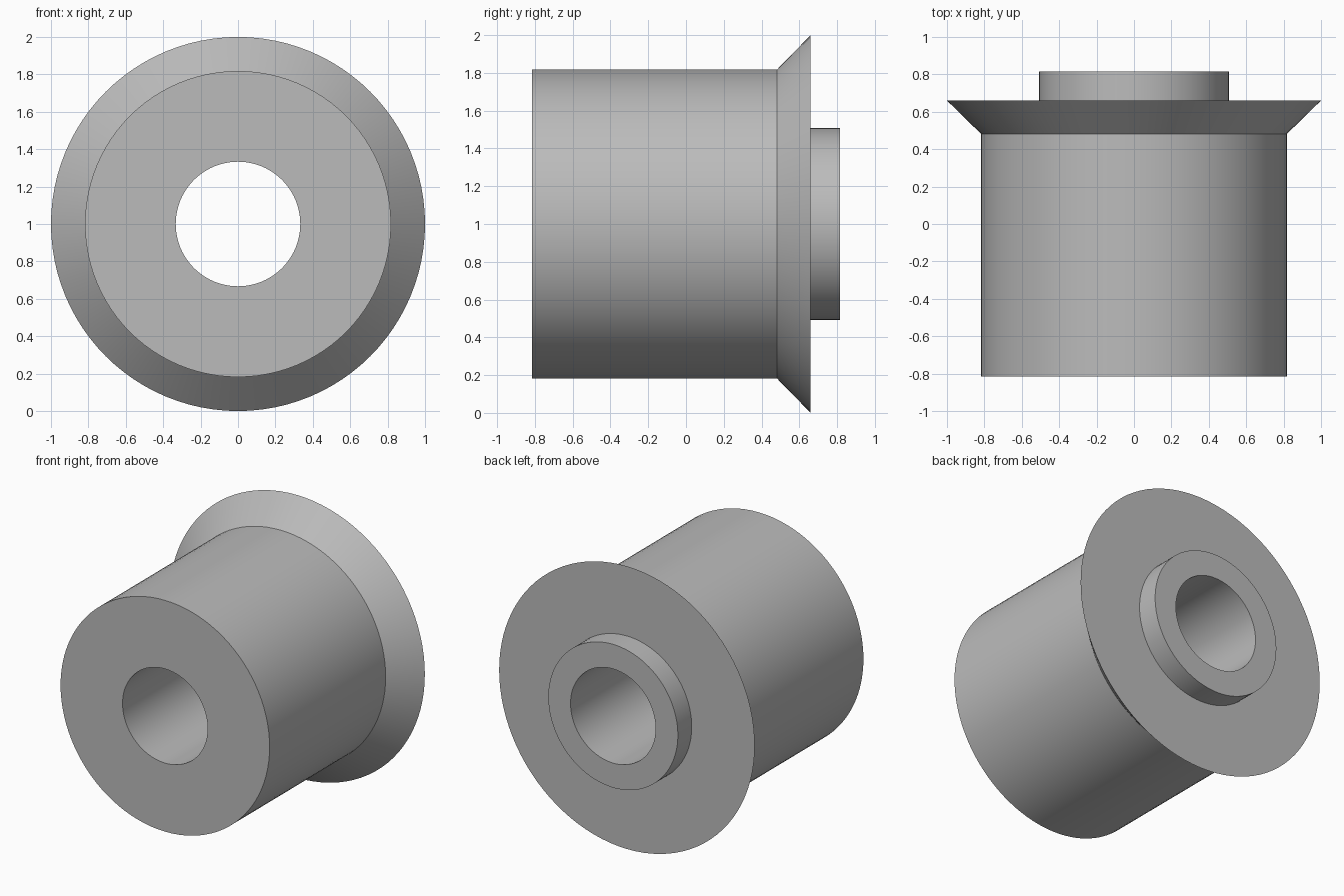
import bpy, bmesh, math
from mathutils import Matrix, Vector

cube = bpy.data.objects.get("Cube")
if cube:
    bpy.data.objects.remove(cube, do_unlink=True)

SIDES = 96
CENTRE_Z = 1.0

grey = bpy.data.materials.new("plain grey")
grey.use_nodes = True
colour = (0.5, 0.5, 0.5, 1)
grey.diffuse_color = colour
grey.node_tree.nodes["Principled BSDF"].inputs["Base Color"].default_value = colour


def lathe(name, profile):
    """Revolve a closed (radius, y) profile around the horizontal y axis."""
    bm = bmesh.new()
    verts = [bm.verts.new((0, y, r)) for r, y in profile]
    edges = [bm.edges.new((a, b)) for a, b in zip(verts, verts[1:] + verts[:1])]
    bmesh.ops.spin(bm, geom=verts + edges, cent=(0, 0, 0), axis=(0, 1, 0),
                   angle=math.tau, steps=SIDES, use_merge=True)
    bmesh.ops.remove_doubles(bm, verts=bm.verts, dist=0.0001)
    bmesh.ops.recalc_face_normals(bm, faces=bm.faces)
    mesh = bpy.data.meshes.new(name)
    bm.to_mesh(mesh)
    bm.free()
    mesh.materials.append(grey)
    obj = bpy.data.objects.new(name, mesh)
    obj.location.z = CENTRE_Z
    bpy.context.collection.objects.link(obj)
    bpy.ops.object.select_all(action="DESELECT")
    obj.select_set(True)
    bpy.context.view_layer.objects.active = obj
    bpy.ops.object.shade_smooth_by_angle(angle=math.radians(30))
    return obj


# Bored barrel, flared rim and rear hub as one turned piece
bore, barrel, rim, hub = 0.333, 0.818, 1.0, 0.507
front, flare_start, flange, back = -0.815, 0.482, 0.66, 0.815
lathe("flanged_bushing", [
    (bore, front), (barrel, front), (barrel, flare_start),
    (rim, flange), (hub, flange), (hub, back), (bore, back),
])
